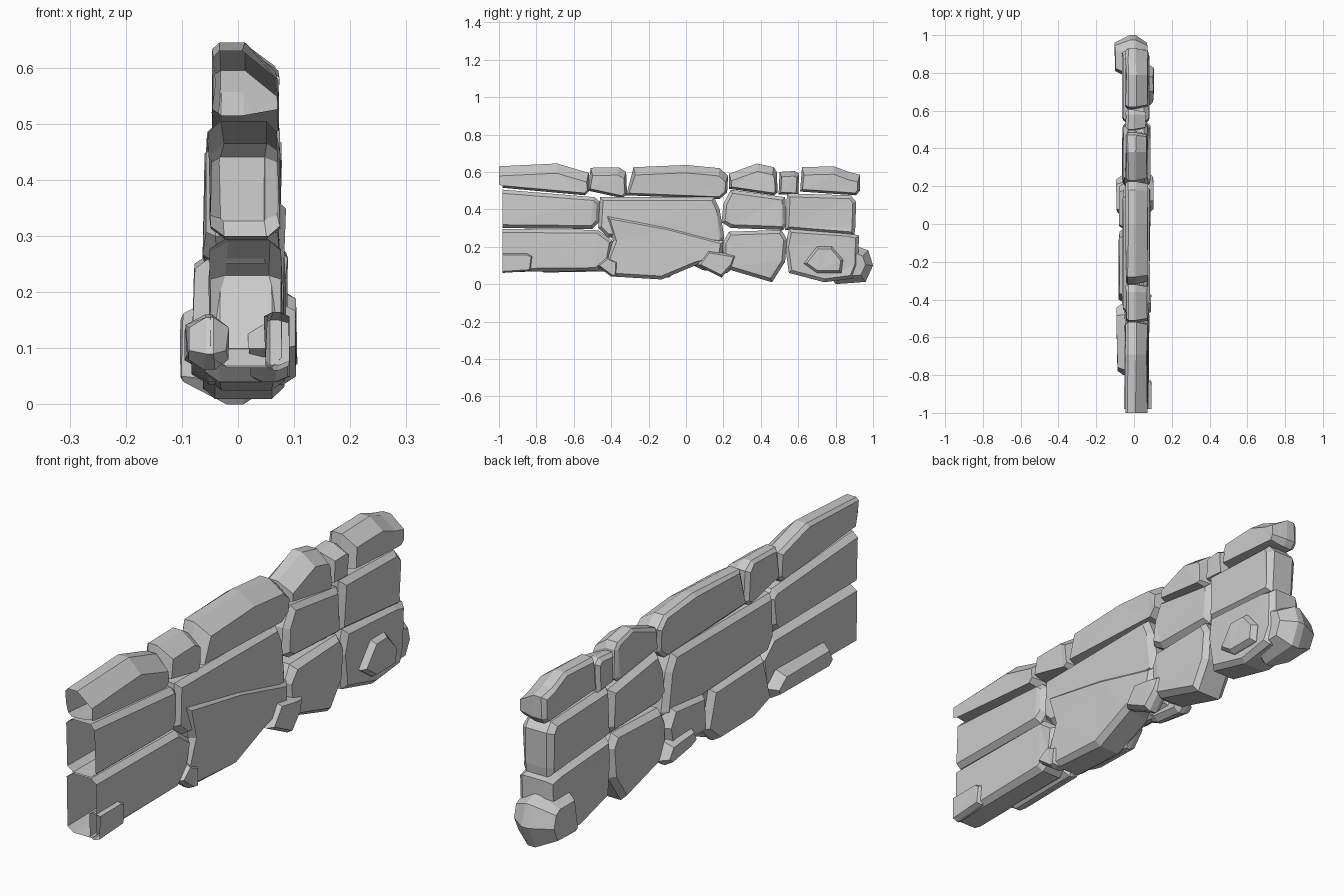
import bpy, bmesh, random
from mathutils import Vector

if "Cube" in bpy.data.objects:
    bpy.data.objects.remove(bpy.data.objects["Cube"])

random.seed(4)


def inset_outline(pts, d):
    """Offset a counter-clockwise (y, z) outline inwards; the cut wall end stays flush."""
    out = []
    n = len(pts)
    for i in range(n):
        a, b, c = (Vector(pts[(i + k) % n]) for k in (-1, 0, 1))
        e1, e2 = (b - a).normalized(), (c - b).normalized()
        n1, n2 = Vector((-e1.y, e1.x)), Vector((-e2.y, e2.x))
        m = (n1 + n2) / max(0.6, 1 + n1.dot(n2))
        p = b + m * d
        if b.x < -0.96:
            p.x = b.x
        out.append((p.x, p.y))
    return out


def stone(name, x0, x1, pts, inset=0.018, front=0.022, back=0.022, drop=0.0):
    """Chamfered block: (y, z) outline carried along x, with smaller end faces."""
    area = sum(pts[i - 1][0] * p[1] - p[0] * pts[i - 1][1] for i, p in enumerate(pts))
    if area < 0:
        pts = pts[::-1]
    small = inset_outline(pts, inset)
    mid = (min(p[1] for p in pts) + max(p[1] for p in pts)) / 2
    lowered = [(y, z - drop if z > mid else z) for y, z in small]
    bm = bmesh.new()
    rings = []
    for x, ring in ((x0, small), (x0 + back, pts), (x1 - front, pts), (x1, lowered)):
        rings.append([bm.verts.new((x + random.uniform(-.004, .004), y, z)) for y, z in ring])
    n = len(pts)
    for r, s in zip(rings, rings[1:]):
        for i in range(n):
            j = (i + 1) % n
            bm.faces.new((r[i], r[j], s[j], s[i]))
    bm.faces.new(rings[0][::-1])
    bm.faces.new(rings[-1])
    bmesh.ops.recalc_face_normals(bm, faces=bm.faces)
    # the -y end of the wall is an open cut
    cut = [f for f in bm.faces if all(v.co.y < -0.96 for v in f.verts)]
    bmesh.ops.delete(bm, geom=cut, context='FACES')
    bmesh.ops.triangulate(bm, faces=[f for f in bm.faces if len(f.verts) > 4])
    me = bpy.data.meshes.new(name)
    bm.to_mesh(me)
    bm.free()
    ob = bpy.data.objects.new(name, me)
    bpy.context.collection.objects.link(ob)


def cap(name, pts, x0=-0.043, x1=0.07, drop=0.03):
    """Capping stone: crest near the back, top sloping down to the front."""
    stone(name, x0, x1, pts, inset=0.012, front=0.06, back=0.012, drop=drop)


# capping course
cap("cap_stone_1", [(-.98, .515), (-.54, .475), (-.515, .50), (-.52, .595), (-.69, .645), (-1.0, .63), (-1.0, .57)], drop=.04)
cap("cap_stone_2", [(-.525, .50), (-.34, .46), (-.315, .48), (-.32, .60), (-.36, .625), (-.51, .622)])
cap("cap_stone_3", [(-.32, .475), (.18, .455), (.22, .49), (.225, .58), (.18, .62), (0, .637), (-.28, .625)])
cap("cap_stone_4", [(.23, .51), (.47, .475), (.49, .49), (.485, .60), (.47, .625), (.38, .645), (.23, .59)])
cap("cap_stone_5", [(.495, .48), (.60, .475), (.605, .59), (.58, .605), (.50, .60)], x1=.06, drop=.015)
cap("cap_stone_6", [(.61, .495), (.91, .475), (.93, .50), (.93, .585), (.87, .60), (.79, .63), (.62, .625)])

# middle course
stone("middle_stone_1", -.05, .072, [(-.98, .30), (-.50, .295), (-.465, .33), (-.46, .44), (-.49, .465), (-.98, .505)])
stone("middle_stone_2", -.06, .072, [(-.47, .30), (-.42, .25), (.19, .215), (.205, .25), (.18, .40), (.15, .465), (-.46, .465)])
stone("middle_stone_3", -.055, .075, [(.19, .33), (.24, .30), (.52, .29), (.54, .32), (.53, .465), (.24, .505), (.20, .43)])
stone("middle_stone_4", -.055, .075, [(.53, .29), (.90, .26), (.905, .30), (.91, .44), (.88, .475), (.54, .485)])

# lower course
stone("lower_stone_1", -.05, .078, [(-.98, .065), (-.48, .07), (-.41, .12), (-.39, .23), (-.47, .29), (-.98, .295)], back=.03)
stone("lower_stone_2", -.055, .083, [(-.44, .10), (-.38, .04), (-.13, .025), (.05, .10), (.19, .14), (.205, .23), (-.10, .31), (-.43, .37), (-.39, .23)])
stone("lower_stone_3", -.06, .085, [(.20, .10), (.24, .075), (.46, .01), (.53, .12), (.54, .24), (.51, .29), (.23, .28), (.195, .22)])
stone("lower_stone_4", -.06, .08, [(.55, .06), (.74, .01), (.89, .03), (.92, .10), (.925, .26), (.86, .275), (.55, .295), (.53, .20)])

# protruding foot stones on the +x side
stone("front_foot_stone_1", .05, .088, [(-.98, .06), (-.83, .07), (-.82, .15), (-.85, .165), (-.98, .165)], inset=.008, front=.015, back=.01)
stone("front_foot_stone_2", .02, .09, [(-.48, .10), (-.40, .04), (-.37, .04), (-.365, .12), (-.42, .145)], inset=.01, front=.02)
stone("front_foot_stone_3", .03, .10, [(.06, .10), (.19, .035), (.25, .10), (.27, .155), (.21, .165), (.12, .18)], inset=.012, front=.02)
stone("front_foot_stone_4", .04, .102, [(.63, .11), (.70, .06), (.83, .06), (.84, .13), (.78, .20), (.70, .20)], inset=.012, front=.018)

# protruding foot stones on the -x side
stone("back_foot_stone_1", -.09, -.02, [(-.80, .09), (-.76, .062), (-.44, .068), (-.42, .11), (-.48, .16), (-.77, .155)], back=.03)
stone("back_foot_stone_2", -.08, -.01, [(-.42, .08), (-.30, .04), (-.09, .035), (-.02, .10), (-.06, .25), (-.38, .26)], back=.03)
stone("back_foot_stone_3", -.075, -.01, [(-.03, .10), (.19, .09), (.22, .20), (.18, .27), (-.02, .25)], back=.025)
stone("back_foot_stone_4", -.092, -.02, [(.04, .10), (.09, .075), (.22, .06), (.26, .09), (.22, .15), (.07, .16)], back=.03)

# corner stone at the +y end
stone("corner_foot_stone", -.10, .07, [(.77, .04), (.80, .0), (.96, .012), (1.0, .10), (.975, .18), (.92, .20), (.79, .20)], inset=.038, front=.06, back=.08)
